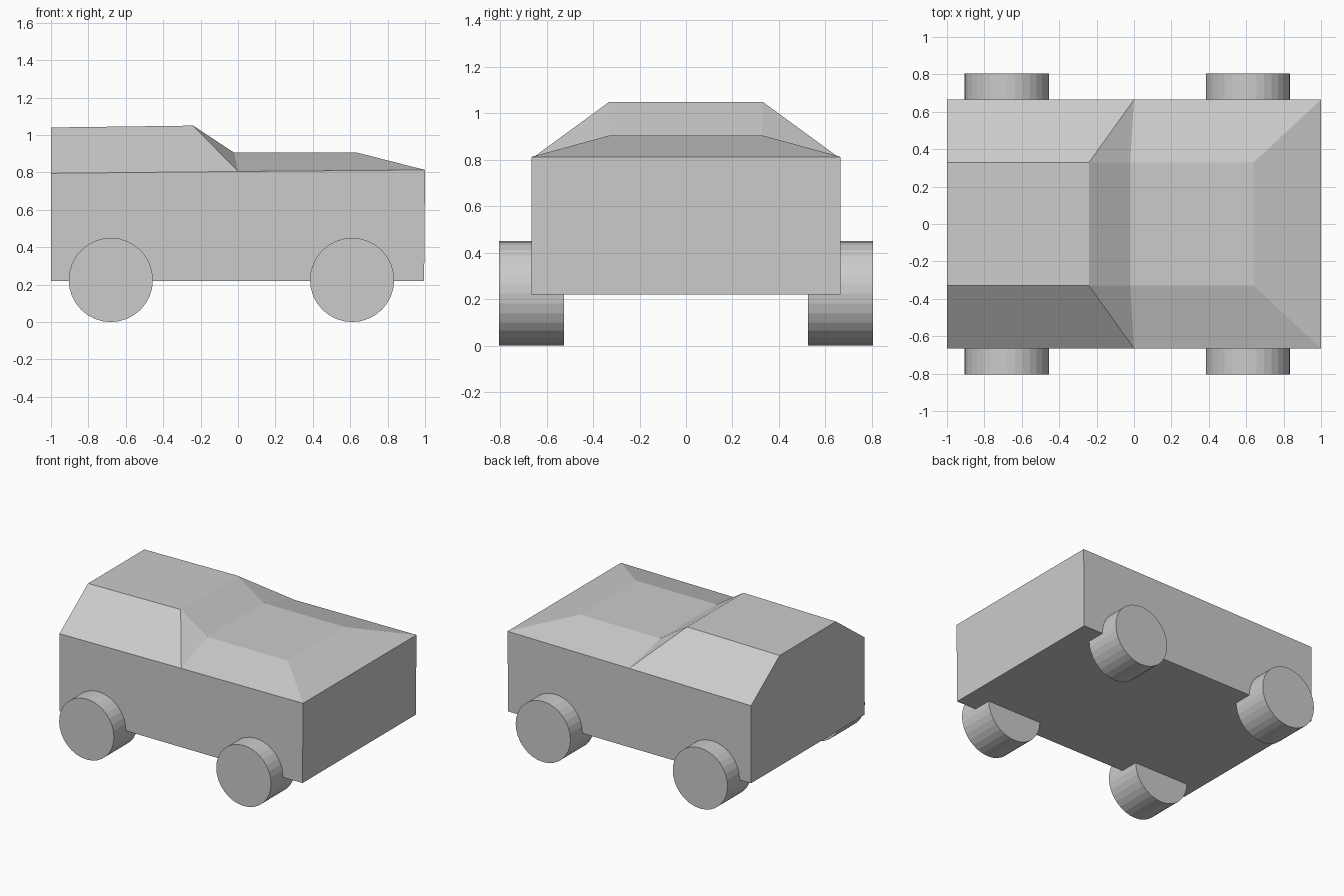
import bpy
import bmesh
from math import radians
from mathutils import Matrix

cube = bpy.data.objects.get("Cube")
if cube:
    bpy.data.objects.remove(cube, do_unlink=True)

grey = bpy.data.materials.new("plain grey")
grey.use_nodes = True
colour = (0.6, 0.6, 0.6, 1)
grey.diffuse_color = colour
grey.node_tree.nodes["Principled BSDF"].inputs["Base Color"].default_value = colour


def add_object(name, bm):
    bmesh.ops.recalc_face_normals(bm, faces=bm.faces)
    mesh = bpy.data.meshes.new(name)
    bm.to_mesh(mesh)
    bm.free()
    mesh.materials.append(grey)
    obj = bpy.data.objects.new(name, mesh)
    bpy.context.collection.objects.link(obj)
    return obj


# Body: lofted through half sections (sill, belt line, top edge)
side, top, floor = 0.665, 0.33, 0.22
sections = [
    [(-1, side, floor), (-1, side, 0.795), (-1, top, 1.04)],           # tail
    [(0, side, floor), (0, side, 0.805), (-0.24, top, 1.05)],          # roof edge
    [(0, side, floor), (0, side, 0.805), (-0.02, top, 0.905)],         # hood rear
    [(0.995, side, floor), (1, side, 0.813), (0.64, top, 0.905)],      # hood front
    [(0.995, side, floor), (1, side, 0.813), (1, side, 0.813)],        # nose
]

bm = bmesh.new()
shared = {}


def vert(co):
    if co not in shared:
        shared[co] = bm.verts.new(co)
    return shared[co]


def face(verts):
    corners = list(dict.fromkeys(verts))
    if len(corners) > 2:
        bm.faces.new(corners)


rings = []
for half in sections:
    mirrored = [(x, -y, z) for x, y, z in reversed(half)]
    rings.append([vert(co) for co in half + mirrored])
for a, b in zip(rings, rings[1:]):
    for i in range(len(a)):
        j = (i + 1) % len(a)
        if {a[i], a[j]} != {b[i], b[j]}:
            face([a[i], a[j], b[j], b[i]])
face(rings[0])
face(rings[-1])
add_object("car_body", bm)

# Wheels: plain drums set partly into the body
radius, width = 0.225, 0.28
for end, x in (("rear", -0.68), ("front", 0.61)):
    for label, sign in (("right", -1), ("left", 1)):
        bm = bmesh.new()
        bmesh.ops.create_cone(bm, cap_ends=True, segments=32, radius1=radius,
                              radius2=radius, depth=width,
                              matrix=Matrix.Rotation(radians(90), 4, 'X'))
        wheel = add_object(f"{end}_{label}_wheel", bm)
        wheel.location = (x, sign * 0.665, radius)
